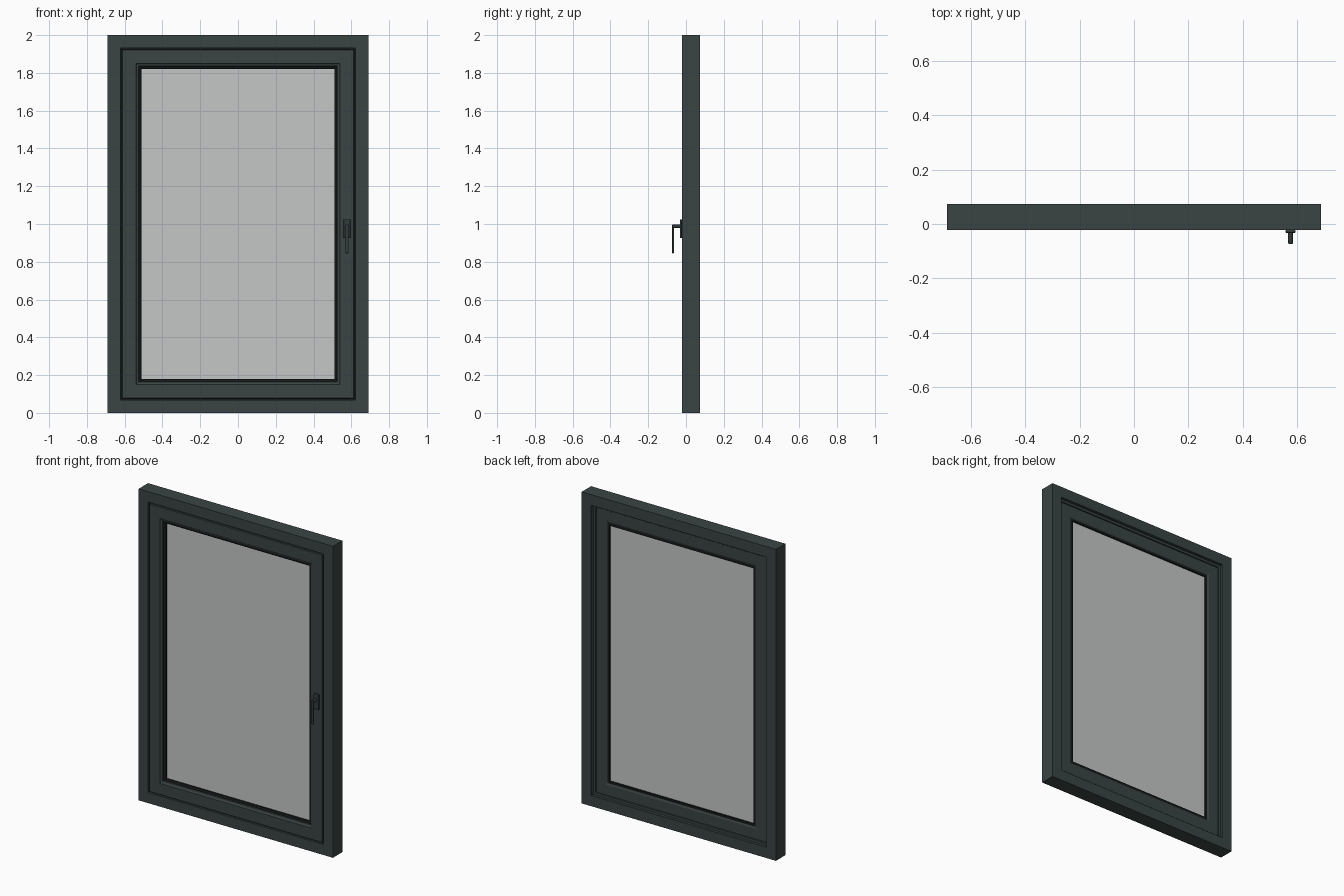
import bpy
import bmesh
from mathutils import Vector

cube = bpy.data.objects.get("Cube")
if cube:
    bpy.data.objects.remove(cube, do_unlink=True)

HALF_W, HEIGHT = 0.69, 2.0
FRONT, BACK = -0.022, 0.073


def material(name, rgb):
    mat = bpy.data.materials.new(name)
    mat.use_nodes = True
    color = (*rgb, 1)
    mat.diffuse_color = color
    mat.node_tree.nodes["Principled BSDF"].inputs["Base Color"].default_value = color
    return mat


paint = material("dark green grey paint", (0.042, 0.058, 0.057))
rubber = material("black rubber", (0.008, 0.009, 0.009))
glazing = material("pale grey glass", (0.56, 0.57, 0.565))
metal = material("dark handle metal", (0.032, 0.043, 0.042))


def finish(name, bm, mat):
    bmesh.ops.recalc_face_normals(bm, faces=bm.faces)
    mesh = bpy.data.meshes.new(name)
    bm.to_mesh(mesh)
    bm.free()
    mesh.materials.append(mat)
    obj = bpy.data.objects.new(name, mesh)
    bpy.context.collection.objects.link(obj)
    return obj


def mitred_ring(name, profile, mat):
    """Sweep a closed (inset, depth) profile around the window rectangle."""
    bm = bmesh.new()
    corners = [(-1, 0), (1, 0), (1, 1), (-1, 1)]
    loops = []
    for sx, top in corners:
        loops.append([bm.verts.new((sx * (HALF_W - i), y,
                                    HEIGHT - i if top else i)) for i, y in profile])
    n = len(profile)
    for c in range(4):
        a, b = loops[c], loops[(c + 1) % 4]
        for k in range(n):
            m = (k + 1) % n
            bm.faces.new((a[k], a[m], b[m], b[k]))
    return finish(name, bm, mat)


def box(name, low, high, mat, bevel=0.0):
    bm = bmesh.new()
    bmesh.ops.create_cube(bm, size=1)
    low, high = Vector(low), Vector(high)
    for v in bm.verts:
        v.co = (low + high) / 2 + v.co * (high - low)
    obj = finish(name, bm, mat)
    if bevel:
        mod = obj.modifiers.new("soft edges", "BEVEL")
        mod.width = bevel
        mod.segments = 2
    return obj


# Fixed outer frame, with a rebate that receives the sash
mitred_ring("outer_frame", [
    (0, FRONT), (0.067, FRONT), (0.069, FRONT + 0.002), (0.069, 0.03),
    (0.085, 0.03), (0.085, 0.055), (0.07, 0.055), (0.07, BACK - 0.002),
    (0.068, BACK), (0, BACK)], paint)

# Opening sash, with sloped glazing beads front and back
mitred_ring("sash", [
    (0.075, FRONT + 0.003), (0.078, FRONT), (0.150, FRONT),
    (0.154, FRONT + 0.005), (0.164, FRONT + 0.009), (0.167, FRONT + 0.015),
    (0.167, 0.045), (0.154, 0.05), (0.088, 0.05), (0.088, 0.028),
    (0.075, 0.028)], paint)

# Black seals around the glass and in the gap of the sash
for name, near, far in (("front_glass_seal", -0.008, 0.008),
                        ("back_glass_seal", 0.032, 0.046)):
    mitred_ring(name, [(0.160, near), (0.172, near), (0.180, near + 0.004),
                       (0.180, far), (0.160, far)], rubber)
mitred_ring("sash_gap_seal", [(0.065, -0.008), (0.08, -0.008),
                              (0.08, 0), (0.065, 0)], rubber)

# Double glazed pane
box("glass_pane", (-0.52, 0.006, 0.17), (0.52, 0.038, 1.83), glazing)

# Handle: back plate, round neck and hanging lever
HX, HZ = 0.577, 0.988
box("handle_plate", (HX - 0.018, FRONT - 0.011, 0.925),
    (HX + 0.018, FRONT, 1.025), metal, 0.003)
bm = bmesh.new()
bmesh.ops.create_cone(bm, cap_ends=True, segments=20, radius1=0.009,
                      radius2=0.009, depth=0.045)
for v in bm.verts:
    v.co = Vector((HX + v.co.x, -0.0455 + v.co.z, HZ + v.co.y))
neck = finish("handle_neck", bm, metal)
box("handle_lever", (HX - 0.009, -0.073, 0.845),
    (HX + 0.009, -0.063, HZ + 0.01), metal, 0.003)
bpy.ops.object.select_all(action="DESELECT")
neck.select_set(True)
bpy.context.view_layer.objects.active = neck
bpy.ops.object.shade_smooth_by_angle()
